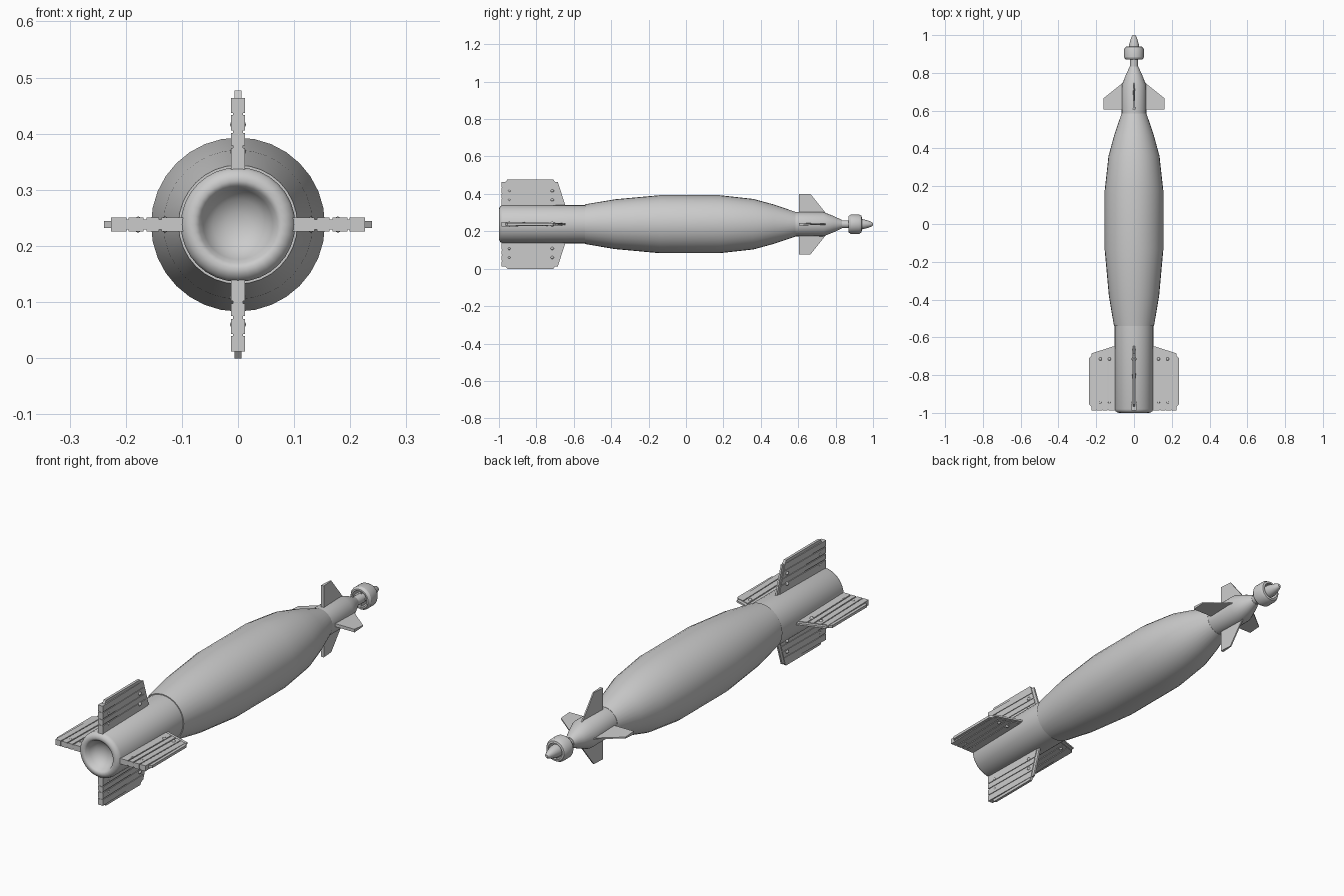
import bpy, bmesh, math
from mathutils import Matrix, Vector

if "Cube" in bpy.data.objects:
    bpy.data.objects.remove(bpy.data.objects["Cube"], do_unlink=True)

AXIS_Z = 0.238

grey = bpy.data.materials.new("plain_grey")
grey.use_nodes = True
colour = (0.6, 0.6, 0.6, 1)
grey.diffuse_color = colour
grey.node_tree.nodes["Principled BSDF"].inputs["Base Color"].default_value = colour


def finish(bm, name, turn=0, angle=30):
    """Turn the part about the long axis, lift it and shade it."""
    bmesh.ops.recalc_face_normals(bm, faces=bm.faces)
    bm.transform(Matrix.Translation((0, 0, AXIS_Z)) @ Matrix.Rotation(turn, 4, "Y"))
    mesh = bpy.data.meshes.new(name)
    bm.to_mesh(mesh)
    bm.free()
    mesh.materials.append(grey)
    obj = bpy.data.objects.new(name, mesh)
    bpy.context.collection.objects.link(obj)
    bpy.ops.object.select_all(action="DESELECT")
    obj.select_set(True)
    bpy.context.view_layer.objects.active = obj
    bpy.ops.object.shade_smooth_by_angle(angle=math.radians(angle))
    return obj


def lathe(name, profile, sides=32, closed=False, angle=30):
    """Spin (y, radius) points about the long axis."""
    bm = bmesh.new()
    rings = []
    for y, r in profile:
        if r == 0:
            rings.append([bm.verts.new((0, y, 0))] * sides)
        else:
            rings.append([bm.verts.new((r * math.cos(t), y, r * math.sin(t)))
                          for t in (math.tau * i / sides for i in range(sides))])
    pairs = list(zip(rings, rings[1:]))
    if closed:
        pairs.append((rings[-1], rings[0]))
    for a, b in pairs:
        for i in range(sides):
            j = (i + 1) % sides
            corners = list(dict.fromkeys((a[i], a[j], b[j], b[i])))
            bm.faces.new(corners)
    return finish(bm, name, angle=angle)


def slab(bm, outline, half, edge_half=None):
    """Plate from (radius, y) points; edge_half thins the last two points."""
    n = len(outline)
    halves = [half] * n
    if edge_half:
        halves[-2:] = [edge_half] * 2
    top = [bm.verts.new((r, y, h)) for (r, y), h in zip(outline, halves)]
    low = [bm.verts.new((r, y, -h)) for (r, y), h in zip(outline, halves)]
    bm.faces.new(top)
    bm.faces.new(low[::-1])
    for i in range(n):
        j = (i + 1) % n
        bm.faces.new((top[i], low[i], low[j], top[j]))


# Main hull and the tail tube with its dished end
lathe("main_body", [(-0.54, 0), (-0.54, 0.106), (-0.38, 0.133), (-0.14, 0.155),
                    (0.18, 0.155), (0.36, 0.135), (0.47, 0.105), (0.585, 0.066),
                    (0.585, 0)])
lathe("tail_tube", [(-0.53, 0), (-0.53, 0.102), (-0.98, 0.102), (-0.991, 0.098),
                    (-0.998, 0.088), (-1.0, 0.078), (-0.995, 0.069), (-0.975, 0.062),
                    (-0.955, 0.045), (-0.945, 0.022), (-0.942, 0)], angle=50)

# Nose section, neck and tip
lathe("nose_section", [(0.58, 0), (0.58, 0.065), (0.735, 0.065), (0.79, 0.043),
                       (0.835, 0.022), (0.835, 0)], 24)
lathe("nose_neck", [(0.82, 0), (0.82, 0.021), (0.93, 0.021), (0.93, 0)], 16)
lathe("nose_tip", [(0.925, 0), (0.925, 0.028), (0.945, 0.027), (0.975, 0.019),
                   (0.993, 0.012), (1.0, 0.006), (1.0, 0)], 16, angle=45)
lathe("nose_ring", [(0.87, 0.044), (0.882, 0.052), (0.925, 0.052), (0.938, 0.045),
                    (0.94, 0.036), (0.87, 0.037)], 24, closed=True)


def leading_edge(r):
    return -0.645 - 0.32 * (r - 0.1)


for k, place in enumerate(("left", "bottom", "right", "top")):
    turn = k * math.pi / 2

    # Tail fin: thin core, three raised strips and a narrow tip strip
    bm = bmesh.new()
    slab(bm, [(0.08, -0.985), (0.225, -0.985), (0.225, leading_edge(0.225)),
              (0.08, leading_edge(0.08))], 0.009, 0.004)
    for inner, outer in ((0.09, 0.136), (0.141, 0.163), (0.168, 0.195), (0.199, 0.226)):
        slab(bm, [(inner, -0.987), (outer, -0.987), (outer, leading_edge(outer) - 0.015),
                  (inner, leading_edge(inner) - 0.015)], 0.0125, 0.007)
    slab(bm, [(0.22, -0.97), (0.239, -0.955), (0.239, -0.71), (0.22, -0.695)], 0.006)
    finish(bm, place + "_tail_fin", turn)

    # Fasteners on both faces of the fin
    bm = bmesh.new()
    for r in (0.13, 0.178):
        for y in (-0.945, -0.715):
            bmesh.ops.create_uvsphere(
                bm, u_segments=10, v_segments=6, radius=1,
                matrix=Matrix.Translation((r, y, 0))
                @ Matrix.Diagonal(Vector((0.009, 0.011, 0.0145, 1))))
    finish(bm, place + "_fin_fasteners", turn, 60)

    # Small front fin
    bm = bmesh.new()
    slab(bm, [(0.05, 0.605), (0.162, 0.605), (0.162, 0.665), (0.05, 0.755)], 0.007, 0.003)
    finish(bm, place + "_front_fin", turn)

    # Spoke holding the nose ring
    bm = bmesh.new()
    slab(bm, [(0.015, 0.88), (0.04, 0.88), (0.04, 0.93), (0.015, 0.93)], 0.004)
    finish(bm, place + "_ring_spoke", turn)
